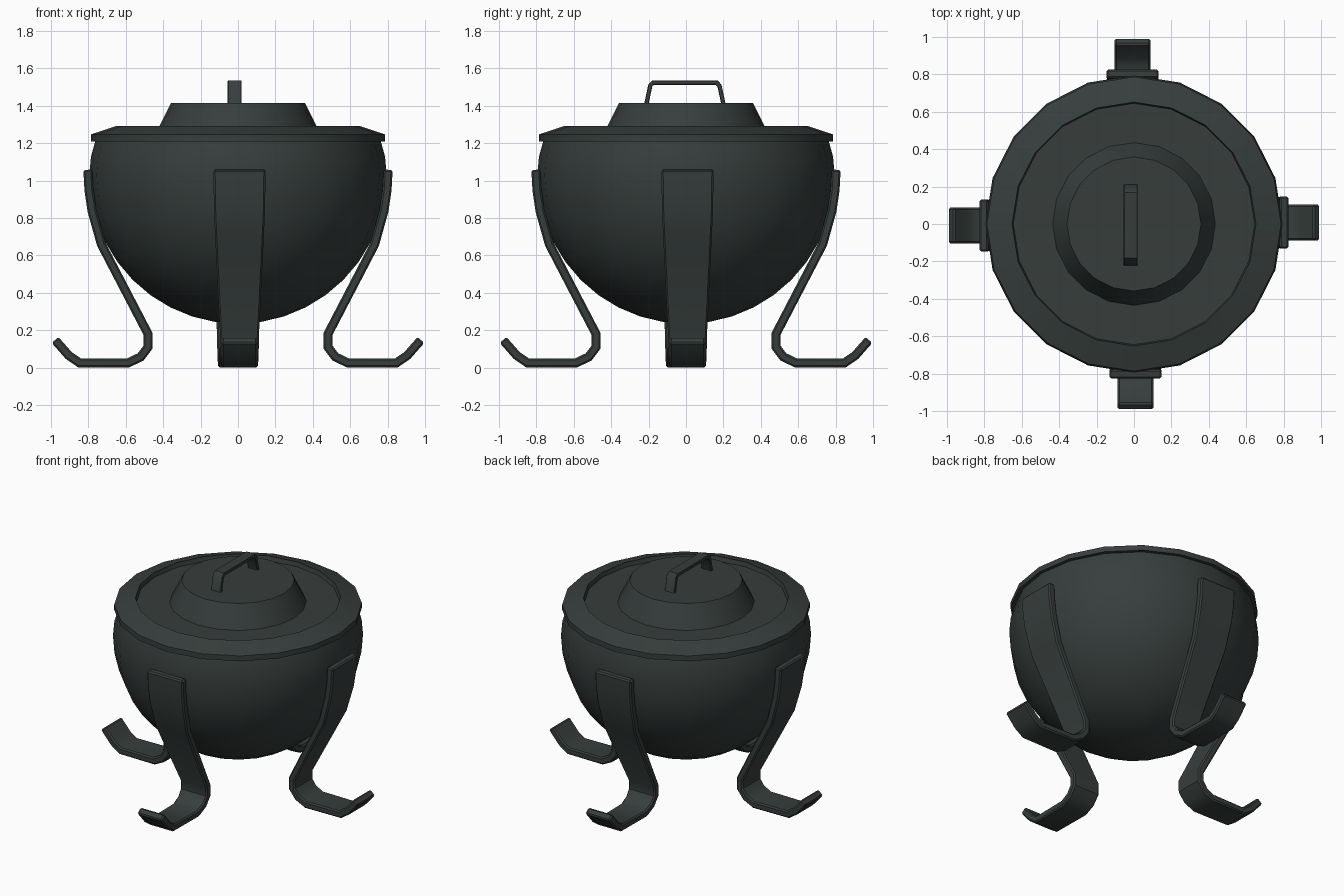
import bpy, bmesh, math
from mathutils import Vector, Matrix

if "Cube" in bpy.data.objects:
    bpy.data.objects.remove(bpy.data.objects["Cube"])

iron = bpy.data.materials.new("dark iron")
iron.diffuse_color = (0.038, 0.048, 0.046, 1)
iron.use_nodes = True
iron.node_tree.nodes["Principled BSDF"].inputs["Base Color"].default_value = iron.diffuse_color
SIDES = 20


def finish(bm, name, angle=35):
    bmesh.ops.recalc_face_normals(bm, faces=bm.faces)
    me = bpy.data.meshes.new(name)
    bm.to_mesh(me)
    bm.free()
    me.materials.append(iron)
    ob = bpy.data.objects.new(name, me)
    bpy.context.collection.objects.link(ob)
    bpy.ops.object.select_all(action='DESELECT')
    ob.select_set(True)
    bpy.context.view_layer.objects.active = ob
    bpy.ops.object.shade_smooth_by_angle(angle=math.radians(angle))
    return ob


def lathe(name, profile, angle=35):
    """Spin (radius, z) points round the z axis; radius 0 makes a pole."""
    bm = bmesh.new()
    verts = [bm.verts.new((r, 0, z)) for r, z in profile]
    edges = [bm.edges.new(p) for p in zip(verts, verts[1:])]
    bmesh.ops.spin(bm, geom=verts + edges, axis=(0, 0, 1), cent=(0, 0, 0),
                   angle=math.tau, steps=SIDES)
    bmesh.ops.remove_doubles(bm, verts=bm.verts, dist=0.0005)
    return finish(bm, name, angle)


def strap(name, path, thick, bevel, matrix):
    """Flat bar along (x, z, half width) points, with mitred bends."""
    bm = bmesh.new()
    pts = [Vector((p[0], p[1])) for p in path]
    rings = []
    for i, p in enumerate(pts):
        a = (p - pts[i - 1]).normalized() if i else None
        b = (pts[i + 1] - p).normalized() if i + 1 < len(pts) else None
        a, b = a or b, b or a
        t = (a + b).normalized()
        n = Vector((-t.y, t.x)) * (thick / 2 / t.dot(b))
        w = path[i][2]
        rings.append([bm.verts.new((p.x + s * n.x, y, p.y + s * n.y))
                      for s, y in ((1, -w), (1, w), (-1, w), (-1, -w))])
    for r, q in zip(rings, rings[1:]):
        for k in range(4):
            j = (k + 1) % 4
            bm.faces.new((r[k], r[j], q[j], q[k]))
    bm.faces.new(rings[0])
    bm.faces.new(rings[-1])
    bmesh.ops.recalc_face_normals(bm, faces=bm.faces)
    # Soften the long edges and ends
    sharp = [e for e in bm.edges if e.calc_face_angle() > math.radians(70)]
    bmesh.ops.bevel(bm, geom=sharp, offset=bevel, segments=1, affect='EDGES')
    bmesh.ops.transform(bm, matrix=matrix, verts=bm.verts)
    return finish(bm, name)


# Round-bottomed bowl
R, CZ = 0.795, 1.03
bowl = []
for i in range(11):
    a = math.radians(9 * i)
    bowl.append((R * math.sin(a), CZ - R * math.cos(a)))
bowl += [(0.786, 1.13), (0.762, 1.215)]
lathe("bowl", bowl)

# Lid with raised rim, sunken ring and tapered crown
lathe("lid", [(0, 1.21), (0.787, 1.21), (0.787, 1.247), (0.652, 1.292),
              (0.645, 1.262), (0.435, 1.262), (0.358, 1.415), (0, 1.415)], 19)

# Lid handle, running front to back
half = [(0.208, 1.40), (0.185, 1.508), (0.170, 1.524)]
path = [(-x, z, 0.037) for x, z in half] + [(x, z, 0.037) for x, z in half[::-1]]
strap("lid_handle", path, 0.023, 0.003,
      Matrix.Translation((-0.018, -0.006, 0)) @ Matrix.Rotation(math.pi / 2, 4, 'Z'))

# Four bent strap legs with upturned feet
leg = [(0.803, 1.058, 0.139), (0.797, 0.95, 0.138), (0.781, 0.84, 0.136),
       (0.731, 0.66, 0.128), (0.481, 0.18, 0.104), (0.481, 0.11, 0.103),
       (0.520, 0.058, 0.101), (0.585, 0.026, 0.099), (0.848, 0.026, 0.095),
       (0.905, 0.065, 0.095), (0.978, 0.148, 0.095)]
for k, side in enumerate(("right", "back", "left", "front")):
    m = Matrix.Rotation(k * math.pi / 2, 4, 'Z') @ Matrix.Translation((0, 0.008, 0))
    strap(side + "_leg", leg, 0.048, 0.009, m)
